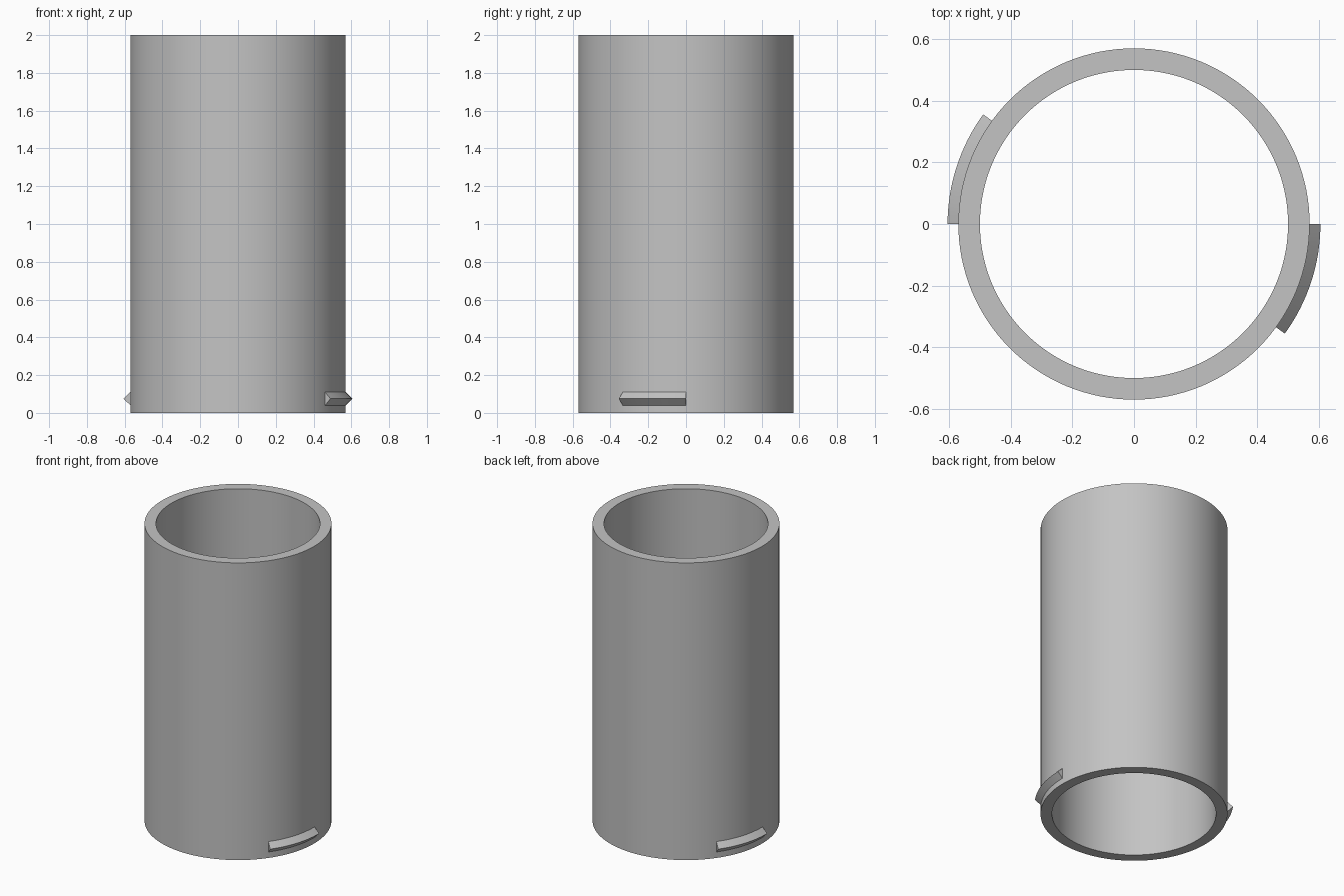
import bpy, bmesh, math
from mathutils import Matrix, Vector

default = bpy.data.objects.get("Cube")
if default:
    bpy.data.objects.remove(default, do_unlink=True)

OUTER, INNER, HEIGHT = 0.57, 0.50, 2.0

grey = bpy.data.materials.new("light grey")
grey.use_nodes = True
colour = (0.55, 0.55, 0.55, 1)
grey.diffuse_color = colour
grey.node_tree.nodes["Principled BSDF"].inputs["Base Color"].default_value = colour


def sweep(name, profile, start, end, steps):
    """Turn a closed (radius, z) profile about z; a full turn joins up, a part turn is capped."""
    closed = abs(end - start) >= 360
    bm = bmesh.new()
    rings = []
    for i in range(steps if closed else steps + 1):
        turn = Matrix.Rotation(math.radians(start + (end - start) * i / steps), 3, 'Z')
        rings.append([bm.verts.new(turn @ Vector((r, 0, z))) for r, z in profile])
    pairs = list(zip(rings, rings[1:]))
    if closed:
        pairs.append((rings[-1], rings[0]))
    else:
        bm.faces.new(rings[0])
        bm.faces.new(rings[-1])
    n = len(profile)
    for a, b in pairs:
        for j in range(n):
            k = (j + 1) % n
            bm.faces.new((a[j], b[j], b[k], a[k]))
    bmesh.ops.recalc_face_normals(bm, faces=bm.faces)
    mesh = bpy.data.meshes.new(name)
    bm.to_mesh(mesh)
    bm.free()
    mesh.materials.append(grey)
    obj = bpy.data.objects.new(name, mesh)
    bpy.context.collection.objects.link(obj)
    bpy.ops.object.select_all(action='DESELECT')
    obj.select_set(True)
    bpy.context.view_layer.objects.active = obj
    bpy.ops.object.shade_smooth_by_angle(angle=math.radians(30))


# Open tube
sweep("tube", [(OUTER, 0), (OUTER, HEIGHT), (INNER, HEIGHT), (INNER, 0)], 0, 360, 128)

# Two opposite locking lugs with a wedge section, rooted slightly inside the wall
lug = [(OUTER - 0.005, 0.035), (OUTER + 0.035, 0.075), (OUTER - 0.005, 0.115)]
for name, start in (("left_lug", -36), ("right_lug", 144)):
    sweep(name, lug, start, start + 36, 16)
